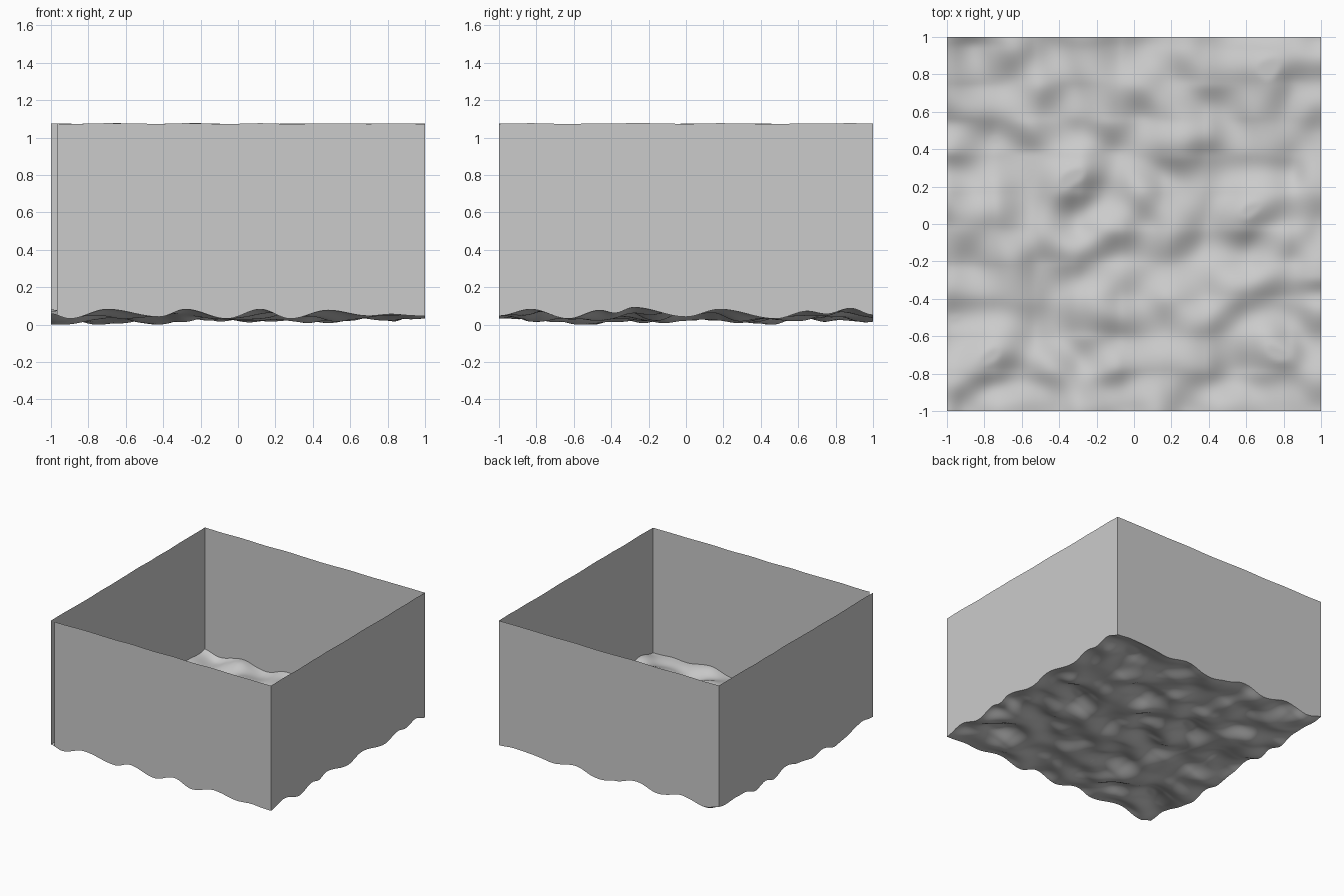
import bpy, bmesh, math
from mathutils import Vector, noise

if "Cube" in bpy.data.objects:
    bpy.data.objects.remove(bpy.data.objects["Cube"])

N = 128            # floor cells per side
TOP = 1.075        # wall height
GAP = 2            # missing cells at the front left corner

# Heights read along the front edge (x, z) and right edge (y, z)
FRONT = [(-1, .065), (-.9, .04), (-.7, .09), (-.42, .05), (-.28, .09), (-.06, .04),
         (.12, .09), (.28, .04), (.48, .085), (.7, .055), (.83, .065), (1, .055)]
RIGHT = [(-1, .055), (-.83, .09), (-.63, .04), (-.46, .085), (-.38, .07), (-.28, .1),
         (0, .05), (.18, .09), (.48, .04), (.65, .08), (.75, .065), (.88, .095), (1, .06)]


def profile(pts, t):
    for (a, za), (b, zb) in zip(pts, pts[1:]):
        if t <= b:
            s = (1 - math.cos(math.pi * (t - a) / (b - a))) / 2
            return za + (zb - za) * s
    return pts[-1][1]


def height(x, y):
    n = noise.noise(Vector((x * 4.4 + 7.3, y * 5.2 + 2.1, 3.7)))
    z = min(.102, max(.008, .058 + .065 * n))
    for pts, t, d in ((FRONT, x, y + 1), (RIGHT, y, 1 - x)):
        w = math.exp(-(d / .12) ** 2)
        z += (profile(pts, t) - z) * w
    return z


def add_object(name, bm):
    me = bpy.data.meshes.new(name)
    bm.to_mesh(me)
    bm.free()
    ob = bpy.data.objects.new(name, me)
    bpy.context.collection.objects.link(ob)
    return ob


# Rippled floor
bm = bmesh.new()
bmesh.ops.create_grid(bm, x_segments=N, y_segments=N, size=1)
for v in bm.verts:
    v.co.z = height(v.co.x, v.co.y)
low = min(v.co.z for v in bm.verts)
for v in bm.verts:
    v.co.z -= low
for f in bm.faces:
    f.smooth = True
add_object("rippled_floor", bm)


# Thin walls rising from the floor edge, open at the front left corner
def wall(name, start, end, skip=0):
    bm = bmesh.new()
    prev = None
    for i in range(skip, N + 1):
        p = Vector(start).lerp(Vector(end), i / N)
        z = height(p.x, p.y) - low
        pair = (bm.verts.new((p.x, p.y, z)),
                bm.verts.new((p.x, p.y, TOP + .08 * (z - .06))))
        if prev:
            bm.faces.new((prev[0], pair[0], pair[1], prev[1]))
        prev = pair
    add_object(name, bm)


wall("front_wall", (-1, -1), (1, -1), GAP)
wall("right_wall", (1, -1), (1, 1))
wall("back_wall", (1, 1), (-1, 1))
wall("left_wall", (-1, 1), (-1, -1))
